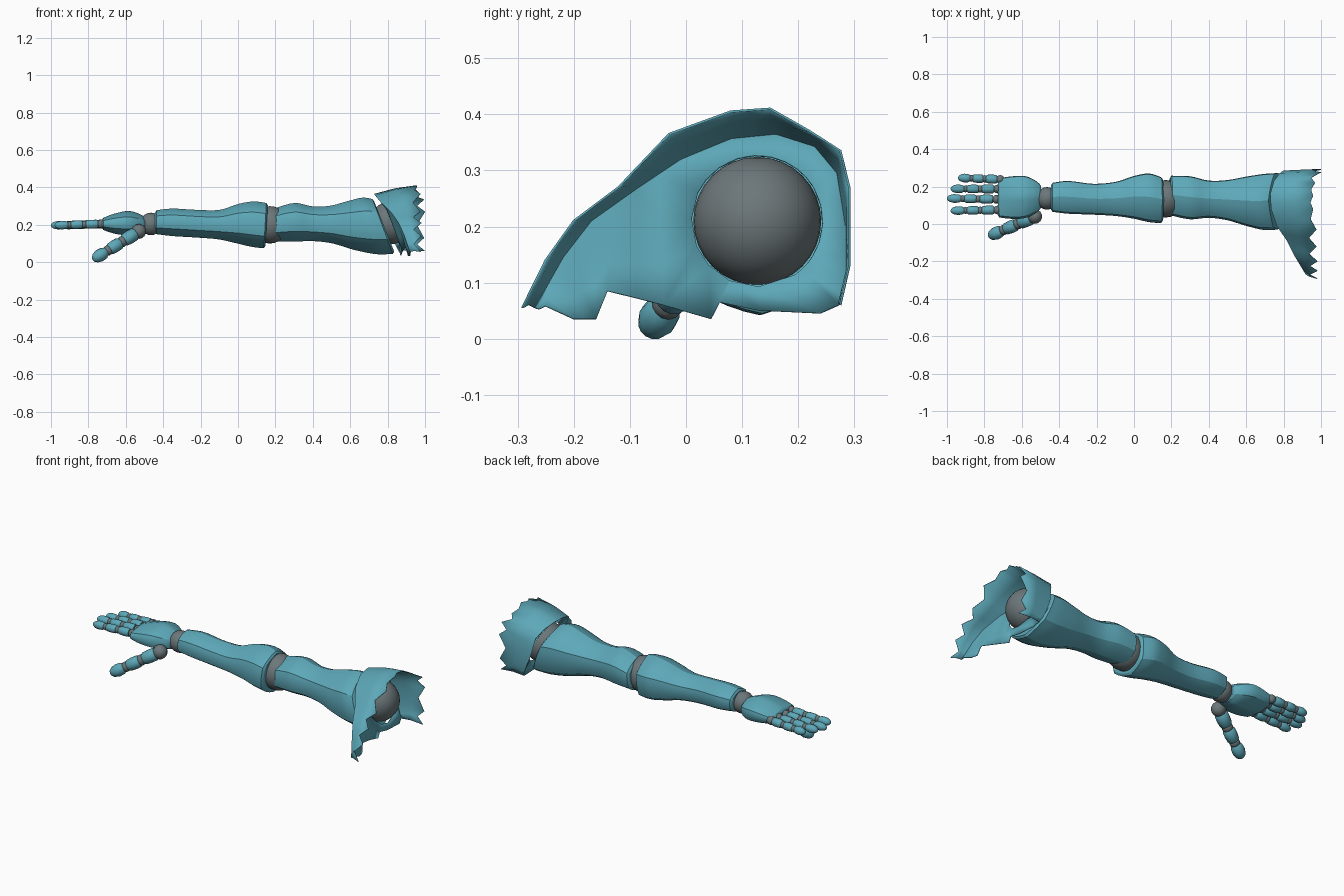
import bpy, bmesh, math
from mathutils import Vector

cube = bpy.data.objects.get("Cube")
if cube:
    bpy.data.objects.remove(cube)


def material(name, rgb):
    m = bpy.data.materials.new(name)
    m.use_nodes = True
    m.diffuse_color = (*rgb, 1)
    m.node_tree.nodes["Principled BSDF"].inputs["Base Color"].default_value = (*rgb, 1)
    return m


TEAL = material("teal armour", (0.11, 0.39, 0.48))
GREY = material("grey joint", (0.15, 0.183, 0.192))


def finish(bm, name, mat, angle=35):
    bmesh.ops.recalc_face_normals(bm, faces=bm.faces)
    me = bpy.data.meshes.new(name)
    bm.to_mesh(me)
    bm.free()
    ob = bpy.data.objects.new(name, me)
    bpy.context.collection.objects.link(ob)
    me.materials.append(mat)
    bpy.ops.object.select_all(action='DESELECT')
    ob.select_set(True)
    bpy.context.view_layer.objects.active = ob
    bpy.ops.object.shade_smooth_by_angle(angle=math.radians(angle))
    return ob


def skin(bm, rings):
    """Bridge closed rings of points into a capped tube."""
    loops = [[bm.verts.new(p) for p in ring] for ring in rings]
    n = len(loops[0])
    for a, b in zip(loops, loops[1:]):
        for i in range(n):
            bm.faces.new((a[i], a[(i + 1) % n], b[(i + 1) % n], b[i]))
    bm.faces.new(loops[0])
    bm.faces.new(loops[-1])


def ball(name, centre, r, segments=24):
    bm = bmesh.new()
    bmesh.ops.create_uvsphere(bm, u_segments=segments, v_segments=segments // 2, radius=r)
    bmesh.ops.translate(bm, verts=bm.verts, vec=centre)
    finish(bm, name, GREY, 60)


def ridged_section(corners, steps=6, flat=0.5):
    """Unit outline of softly bulged sides that meet at ridges."""
    pts = []
    for a, b in zip(corners, corners[1:] + (corners[0] + 360,)):
        pa, pb = (Vector((math.cos(math.radians(t)), math.sin(math.radians(t)))) for t in (a, b))
        for k in range(steps):
            t = k / steps
            ang = math.radians(a + (b - a) * t)
            arc = Vector((math.cos(ang), math.sin(ang)))
            pts.append(arc.lerp(pa.lerp(pb, t), flat))
    lo = [min(p[j] for p in pts) for j in (0, 1)]
    hi = [max(p[j] for p in pts) for j in (0, 1)]
    return [[(p[j] - lo[j]) / (hi[j] - lo[j]) for j in (0, 1)] for p in pts]


OUTLINE = ridged_section((25, 88, 148, 208, 275, 325))


def catmull(a, b, c, d, t):
    return 0.5 * (2 * b + (c - a) * t + (2 * a - 5 * b + 4 * c - d) * t * t
                  + (3 * b - a - 3 * c + d) * t ** 3)


def limb(name, stations, tilt0=0.0, tilt1=0.0, sub=4):
    """Loft along x; each station is x, y low, y high, z low, z high."""
    dense = []
    last = len(stations) - 1
    for i in range(last):
        q = [stations[max(0, min(last, i + d))] for d in (-1, 0, 1, 2)]
        for k in range(sub):
            dense.append([catmull(*v, k / sub) for v in zip(*q)])
    dense.append(list(stations[-1]))

    def lip(s, dx):
        x, y0, y1, z0, z1 = s
        g = 0.012
        return [x + dx, y0 + g, y1 - g, z0 + g, z1 - g]
    dense = [lip(dense[0], -0.008)] + dense + [lip(dense[-1], 0.008)]
    rings = []
    for i, (x, y0, y1, z0, z1) in enumerate(dense):
        f = i / (len(dense) - 1)
        tilt = tilt0 * (1 - f) ** 2 + tilt1 * f ** 2
        rings.append([(x + tilt * ((z0 + (z1 - z0) * v) - 0.2),
                       y0 + (y1 - y0) * u, z0 + (z1 - z0) * v) for u, v in OUTLINE])
    bm = bmesh.new()
    skin(bm, rings)
    finish(bm, name, TEAL, 24)


# Main limb sections
limb("upper_arm", [
    (0.20, 0.045, 0.258, 0.11, 0.292), (0.3, 0.025, 0.255, 0.11, 0.317),
    (0.4, 0.033, 0.232, 0.113, 0.299), (0.5, 0.02, 0.235, 0.1, 0.302),
    (0.6, -0.01, 0.253, 0.066, 0.325), (0.7, -0.033, 0.268, 0.043, 0.345),
    (0.77, -0.027, 0.272, 0.045, 0.338)], 0.08, -0.4)
limb("forearm", [
    (-0.435, 0.065, 0.22, 0.15, 0.278), (-0.35, 0.055, 0.23, 0.14, 0.287),
    (-0.22, 0.05, 0.215, 0.132, 0.28), (-0.1, 0.043, 0.225, 0.122, 0.28),
    (0, 0.028, 0.257, 0.1, 0.312), (0.08, 0.01, 0.27, 0.082, 0.325),
    (0.145, 0.005, 0.25, 0.075, 0.317)], 0.0, 0.06)
limb("palm", [
    (-0.72, 0.035, 0.245, 0.172, 0.238), (-0.66, 0.028, 0.254, 0.153, 0.26),
    (-0.59, 0.03, 0.257, 0.143, 0.274), (-0.54, 0.05, 0.24, 0.143, 0.264),
    (-0.505, 0.075, 0.215, 0.153, 0.247)])

# Ball joints
ball("elbow_joint", (0.17, 0.135, 0.2), 0.1)
ball("wrist_joint", (-0.465, 0.137, 0.205), 0.06)
ball("shoulder_joint", (0.815, 0.127, 0.21), 0.114, 32)


def segment(name, a, b, r, tip=False):
    """Barrel-shaped finger piece from a to b."""
    axis = (b - a).normalized()
    side = axis.cross(Vector((0, 0, 1))).normalized()
    up = side.cross(axis)
    prof = [(0, 0.78), (0.1, 0.97), (0.5, 1), (0.9, 0.92), (1, 0.75)]
    if tip:
        prof = [(0, 0.75), (0.15, 1), (0.5, 1.08), (0.8, 0.85), (0.95, 0.5), (1, 0.2)]
    rings = []
    for t, s in prof:
        c = a.lerp(b, t)
        rings.append([c + (side * math.cos(k * math.tau / 14) + up * math.sin(k * math.tau / 14)) * r * s
                      for k in range(14)])
    bm = bmesh.new()
    skin(bm, rings)
    finish(bm, name, TEAL, 45)


def digit(name, base, tip, r, knuckle):
    """Three pieces with a ball before each one."""
    base, tip = Vector(base), Vector(tip)
    cuts = (0, 0.37, 0.68, 1)
    for i in range(3):
        a, b = base.lerp(tip, cuts[i]), base.lerp(tip, cuts[i + 1])
        size = r * (1.06 - 0.06 * i)
        ball(f"{name}_joint_{i + 1}", a, knuckle if i == 0 else size * 0.88, 14)
        gap = 0.2 if i == 0 else 0.12
        end = 1 if i == 2 else 0.9
        segment(f"{name}_piece_{i + 1}", a.lerp(b, gap), a.lerp(b, end), size, i == 2)


# Fingers and thumb
for label, y0, x0, y1, x1 in (("little_finger", 0.238, -0.715, 0.247, -0.94),
                              ("ring_finger", 0.187, -0.73, 0.188, -0.98),
                              ("middle_finger", 0.132, -0.735, 0.137, -1.0),
                              ("index_finger", 0.075, -0.73, 0.071, -0.98)):
    digit(label, (x0, y0, 0.205), (x1, y1, 0.197), 0.023, 0.024)
digit("thumb", (-0.53, 0.04, 0.165), (-0.775, -0.066, 0.014), 0.034, 0.04)

# Torn shoulder shell: fold line (x, y, z), then torn rim (x, y, z)
ARCH = [
    ((.92, -.27, .055), (.96, -.292, .055)), ((.89, -.22, .145), (.96, -.25, .14)),
    ((.86, -.17, .21), (.96, -.2, .21)), ((.82, -.09, .267), (.955, -.12, .27)),
    ((.765, -.01, .32), (.955, -.03, .365)), ((.735, .08, .357), (.95, .08, .405)),
    ((.73, .16, .365), (.95, .15, .41)), ((.75, .23, .343), (.96, .22, .37)),
    ((.78, .27, .295), (.975, .275, .335)), ((.8, .285, .2), (.98, .291, .27)),
    ((.835, .285, .11), (.975, .291, .13)), ((.86, .272, .06), (.98, .275, .06))]
FLAP_HEM = [(.925, -.262, .053), (.922, -.25, .058), (.92, -.2, .035), (.915, -.18, .035),
            (.91, -.16, .035), (.9, -.14, .085), (.89, -.09, .073), (.88, -.04, .06)]
HEM = [(.87, .24, .045), (.87, .13, .05), (.87, .06, .065), (.87, .045, .035)]


def halved(points):
    """Insert a midpoint between neighbours."""
    pts = [Vector(p) for p in points]
    out = [pts[0]]
    for a, b in zip(pts, pts[1:]):
        out += [a.lerp(b, 0.5), b]
    return out


bm = bmesh.new()
fold = halved(a[0] for a in ARCH)
rim = halved(a[1] for a in ARCH)
fv = [bm.verts.new(p) for p in fold]
mv = [bm.verts.new(a.lerp(b, 0.5) + Vector((0, 0, 0.006))) for a, b in zip(fold, rim)]
tv = []
for i, p in enumerate(rim):
    tooth = 0.008 if 9 <= i <= 14 else 0.02
    tv.append(bm.verts.new(p + Vector((tooth if i % 2 == 0 else -tooth, 0, 0))))
for a, b in ((fv, mv), (mv, tv)):
    for i in range(len(a) - 1):
        bm.faces.new((a[i], b[i], b[i + 1], a[i + 1]))

# Hanging front flap, in columns from fold to hem
columns = []
for v, h in zip(fv, FLAP_HEM):
    inner = [bm.verts.new(v.co.lerp(Vector(h), t)) for t in (1 / 3, 2 / 3)]
    columns.append([v, *inner, bm.verts.new(h)])
for a, b in zip(columns, columns[1:]):
    for k in range(3):
        bm.faces.new((a[k], b[k], b[k + 1], a[k + 1]))

# Wall around the round hole that holds the ball
start = len(columns) - 1
outer = fv[start:] + [bm.verts.new(p) for p in HEM] + columns[-1][:0:-1]
hole = []
for v in outer:
    d = Vector((v.co.y - 0.127, v.co.z - 0.21)).normalized() * 0.117
    hole.append(bm.verts.new((0.825 - 0.42 * d.y, 0.127 + d.x, 0.21 + d.y)))
for i in range(len(outer)):
    j = (i + 1) % len(outer)
    bm.faces.new((outer[i], outer[j], hole[j], hole[i]))
shell = finish(bm, "shoulder_shell", TEAL, 35)
solid = shell.modifiers.new("thickness", 'SOLIDIFY')
solid.thickness = 0.004
solid.offset = 0
